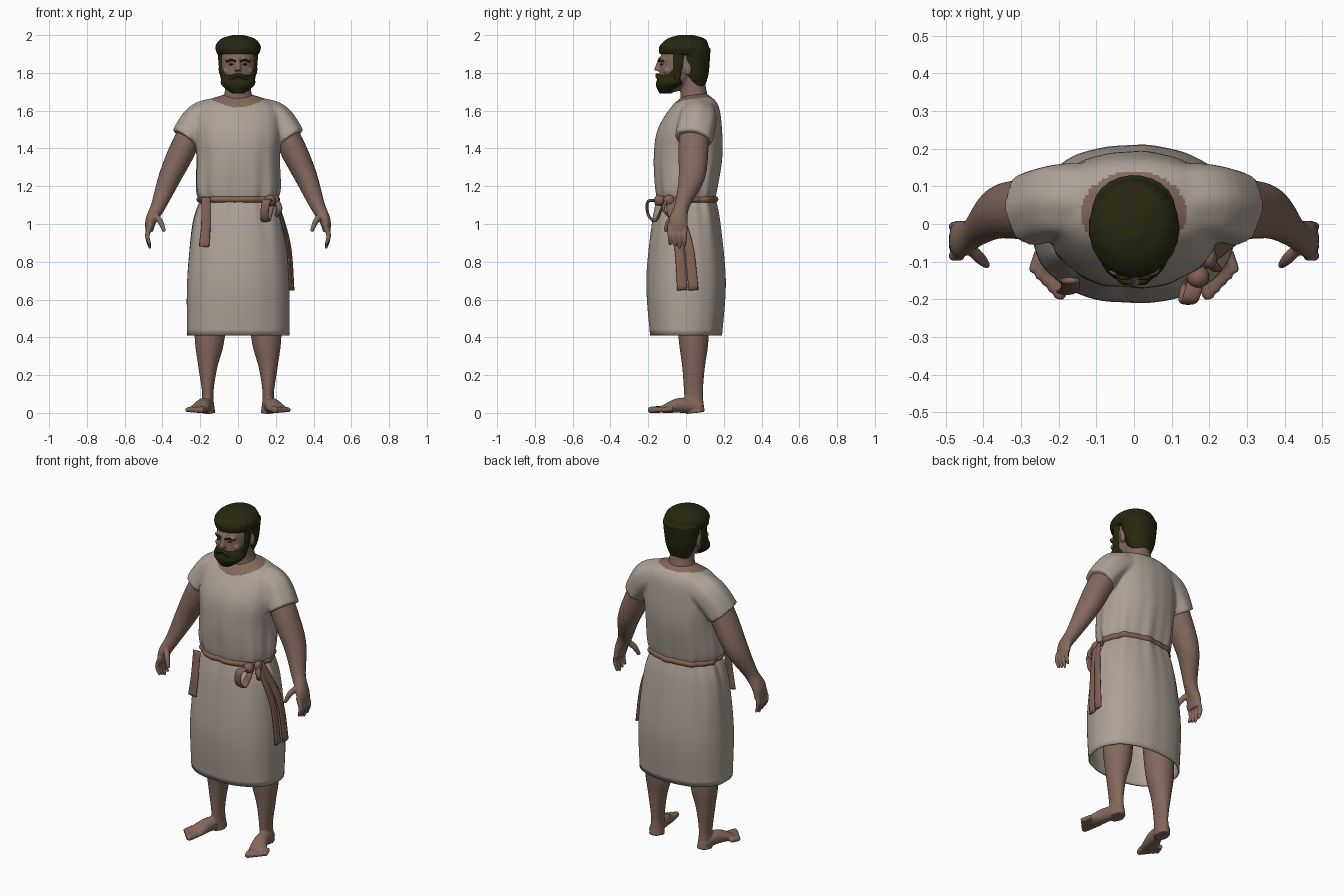
import bpy, bmesh
from math import sin, cos, pi
from mathutils import Vector, Matrix

cube = bpy.data.objects.get("Cube")
if cube:
    bpy.data.objects.remove(cube, do_unlink=True)

SIDES = {"left": 1, "right": -1}


def material(name, *colour):
    mat = bpy.data.materials.new(name)
    mat.use_nodes = True
    mat.diffuse_color = (*colour, 1)
    shader = mat.node_tree.nodes["Principled BSDF"]
    shader.inputs["Base Color"].default_value = mat.diffuse_color
    shader.inputs["Roughness"].default_value = 0.9
    return mat


LINEN = material("linen", 0.42, 0.36, 0.31)
SKIN = material("skin", 0.23, 0.14, 0.11)
HAIR = material("dark hair", 0.02, 0.02, 0.005)
BELT = material("belt cloth", 0.22, 0.12, 0.09)


def smooth_path(rings, steps=6):
    """Pass a rounded path through the given rings."""
    padded = [rings[0], *rings, rings[-1]]
    path = []
    for before, start, end, after in zip(padded, padded[1:], padded[2:], padded[3:]):
        for step in range(steps):
            t = step / steps
            ring = []
            for a, b, c, d in zip(before, start, end, after):
                bend = (c - a) * t * (1 - t) ** 2 + (b - d) * t * t * (1 - t)
                ring.append(b + (c - b) * t * t * (3 - 2 * t) + bend / 2)
            path.append(ring)
    return path + [list(rings[-1])]


def loft(bm, rings, side=1, count=20, power=2, level=False, caps=True, folds=None):
    """Skin elliptical rings given as (x, y, z, first radius, second radius)."""
    path = smooth_path(rings)
    loops = []
    for index, (x, y, z, wide, deep) in enumerate(path):
        along = Vector((0, 0, 1))
        if not level:
            here = Vector(path[max(index - 1, 0)][:3])
            ahead = Vector(path[min(index + 1, len(path) - 1)][:3])
            along = (ahead - here).normalized()
        across = Vector((1, 0, 0))
        across = (across - along * along.dot(across)).normalized()
        other = along.cross(across)
        loop = []
        for k in range(count):
            angle = 2 * pi * k / count
            ca, sa = cos(angle), sin(angle)
            grow = (abs(ca) ** power + abs(sa) ** power) ** (-1 / power)
            if folds:
                grow *= 1 + folds(angle, z)
            point = Vector((x, y, z)) + (across * wide * ca + other * deep * sa) * grow
            point.x *= side
            loop.append(bm.verts.new(point))
        loops.append(loop)
    for low, high in zip(loops, loops[1:]):
        for k in range(count):
            following = (k + 1) % count
            bm.faces.new((low[k], low[following], high[following], high[k]))
    if caps:
        bm.faces.new(loops[0])
        bm.faces.new(loops[-1])


def stack(bm, rings, **options):
    """Loft level rings on the middle plane, given as (y, z, width, depth)."""
    loft(bm, [(0, *ring) for ring in rings], level=True, count=100, **options)


def tube(bm, points, wide, deep, side=1, taper=0.6):
    """Loft a strand of constant section whose end is tapered."""
    rings = [(*point, wide, deep) for point in points[:-1]]
    loft(bm, rings + [(*points[-1], wide * taper, deep * taper)], side, count=14)


def blob(bm, x, y, z, size):
    matrix = Matrix.Translation((x, y, z)) @ Matrix.Diagonal((*size, 1))
    bmesh.ops.create_uvsphere(bm, u_segments=20, v_segments=12, radius=1, matrix=matrix)


def finish(name, bm, mat, voxel=0, thickness=0):
    """Make the object; a voxel size fuses its lofts into one soft skin."""
    bmesh.ops.recalc_face_normals(bm, faces=bm.faces)
    mesh = bpy.data.meshes.new(name)
    bm.to_mesh(mesh)
    bm.free()
    mesh.materials.append(mat)
    for face in mesh.polygons:
        face.use_smooth = True
    ob = bpy.data.objects.new(name, mesh)
    bpy.context.collection.objects.link(ob)
    if voxel:
        fuse = ob.modifiers.new("fuse", 'REMESH')
        fuse.mode = 'VOXEL'
        fuse.voxel_size = voxel
        fuse.use_smooth_shade = True
        ob.modifiers.new("soften", 'SMOOTH').iterations = 4
    if thickness:
        cloth = ob.modifiers.new("cloth thickness", 'SOLIDIFY')
        cloth.thickness = thickness
    return ob


def cloth_folds(angle, z):
    """Gathers that are strongest at the waist."""
    strength = 0.004 + 0.024 * max(0, 1 - abs(z - 1.15) / 0.4) ** 2
    return strength * (sin(9 * angle + 1) + 0.6 * sin(17 * angle + 2))


def locks(angle, z):
    return 0.012 * sin(23 * angle + 30 * z)


# Skirt, open at the hem
bm = bmesh.new()
stack(bm, [(0, .41, .27, .19), (0, .7, .27, .21), (0, 1, .24, .18), (0, 1.14, .19, .15)],
      power=2.3, caps=False, folds=cloth_folds)
finish("tunic_skirt", bm, LINEN, thickness=0.008)

# Blouse and short sleeves, with the bare neckline coloured as skin
bm = bmesh.new()
stack(bm, [(0, 1.1, .19, .14), (0, 1.18, .22, .16), (.01, 1.35, .22, .18),
           (.02, 1.5, .23, .17), (.05, 1.63, .2, .12), (.06, 1.69, .06, .05)],
      power=2.3, folds=cloth_folds)
for side in SIDES.values():
    loft(bm, [(.1, .06, 1.59, .08, .1), (.2, .06, 1.55, .09, .1), (.28, .04, 1.45, .08, .1)],
         side, count=40, folds=lambda angle, z: 0.02 * sin(7 * angle + 9 * z))
blouse = finish("tunic_blouse", bm, LINEN, voxel=0.009)
graph = bpy.context.evaluated_depsgraph_get()
baked = bpy.data.meshes.new_from_object(blouse.evaluated_get(graph))
blouse.modifiers.clear()
blouse.data = baked
baked.materials.append(SKIN)
for face in baked.polygons:
    x, y, z = face.center
    if z > 1.57 and (x / .14) ** 2 + ((y - .03) / .11) ** 2 < 1:
        face.material_index = 1

for name, side in SIDES.items():
    # Arm, four fingers and thumb
    bm = bmesh.new()
    loft(bm, [(.22, .05, 1.55, .06, .08), (.29, .04, 1.4, .07, .08), (.36, .03, 1.25, .06, .07),
              (.42, -.02, 1.1, .04, .04), (.46, -.04, 1.02, .03, .05),
              (.47, -.04, .96, .02, .05)], side)
    for finger in range(4):
        y = .026 * finger - .085
        tip = .87 + .01 * abs(finger - 2)
        tube(bm, [(.46, y, 1), (.48, y, .94), (.465, y, tip)], .013, .013, side)
    tube(bm, [(.44, -.06, 1.05), (.41, -.09, 1.01), (.39, -.11, .96)], .015, .017, side)
    finish(name + "_arm", bm, SKIN, voxel=0.005)

    # Leg, foot and five toes
    bm = bmesh.new()
    loft(bm, [(.14, .03, .7, .09, .09), (.15, .04, .4, .08, .08), (.16, .04, .24, .05, .06),
              (.16, .04, .1, .03, .05), (.16, .05, 0, .04, .05)], side)
    loft(bm, [(.16, .08, .03, .03, .03), (.18, -.03, .04, .04, .04),
              (.21, -.12, .02, .05, .02), (.22, -.15, .02, .04, .01)], side)
    for toe in range(5):
        spread = toe / 4
        radius = .018 - .005 * spread
        start = Vector((.18 + .07 * spread, -.11 + .04 * spread, .02))
        end = Vector((.2 + .07 * spread, -.2 + .07 * spread, .015))
        tube(bm, [start, start.lerp(end, .8), end], radius, radius, side)
    finish(name + "_leg", bm, SKIN, voxel=0.005)

# Head, neck, nose, ears, brow ridge and cheeks
bm = bmesh.new()
stack(bm, [(-.09, 1.7, .04, .04), (-.06, 1.74, .07, .08), (-.03, 1.82, .09, .11),
           (-.02, 1.9, .09, .11), (-.01, 1.97, .05, .07)])
stack(bm, [(.05, 1.6, .11, .08), (.04, 1.7, .07, .07), (.02, 1.8, .07, .07)])
tube(bm, [(0, -.13, 1.88), (0, -.15, 1.81)], .013, .015, taper=1.4)
for side in SIDES.values():
    blob(bm, side * .09, .01, 1.82, (.013, .02, .035))
    blob(bm, side * .04, -.12, 1.87, (.03, .02, .01))
    blob(bm, side * .05, -.1, 1.81, (.03, .02, .02))
finish("head", bm, SKIN, voxel=0.005)

# Eyes and eyebrows
bm = bmesh.new()
for side in SIDES.values():
    blob(bm, side * .035, -.13, 1.845, (.014, .007, .005))
    tube(bm, [(.01, -.14, 1.86), (.04, -.14, 1.87), (.06, -.12, 1.86)], .005, .007, side)
finish("eyes_and_eyebrows", bm, HAIR)

# Hair: crown, back of the head and sideburns
bm = bmesh.new()
stack(bm, [(-.01, 1.9, .11, .13), (-.01, 1.94, .12, .13), (0, 1.98, .09, .1), (0, 2, .03, .04)],
      folds=locks)
stack(bm, [(.06, 1.73, .06, .04), (.05, 1.8, .09, .07), (.04, 1.93, .11, .09)], folds=locks)
for side in SIDES.values():
    tube(bm, [(.09, -.04, 1.92), (.09, -.04, 1.85), (.08, -.05, 1.75)], .014, .026, side)
finish("hair", bm, HAIR, voxel=0.005)

# Beard and moustache
bm = bmesh.new()
stack(bm, [(-.11, 1.69, .03, .03), (-.08, 1.74, .09, .08), (-.06, 1.79, .08, .08)], folds=locks)
for side in SIDES.values():
    tube(bm, [(0, -.15, 1.79), (.03, -.15, 1.78), (.05, -.13, 1.76)], .01, .013, side)
    tube(bm, [(.06, -.1, 1.76), (.08, -.06, 1.8), (.09, -.04, 1.84)], .013, .02, side)
finish("beard", bm, HAIR, voxel=0.005)

# Belt band with a rounded section
bm = bmesh.new()
section = [(sin(pi * k / 6) * .02, cos(pi * k / 6) * .018) for k in range(7)]
stack(bm, [(0, 1.13 - rise, .195 + out, .145 + out) for out, rise in section],
      power=2.3, caps=False, folds=cloth_folds)
finish("belt", bm, BELT)

# Belt knots and bow
bm = bmesh.new()
blob(bm, .17, -.14, 1.125, (.03, .03, .03))
blob(bm, .2, -.09, 1.125, (.02, .03, .03))
tube(bm, [(.17, -.13, 1.12), (.15, -.2, 1.12), (.14, -.2, 1.05), (.15, -.16, 1.02),
          (.18, -.12, 1.11)], .022, .008)
tube(bm, [(.2, -.1, 1.13), (.22, -.12, 1.08), (.2, -.09, 1.04)], .015, .008)
finish("belt_bow", bm, BELT)

# Hanging belt ends, broad to the front or broad to the side
FRONT, SIDE = (.025, .008), (.008, .025)
ENDS = {
    "belt_right_end": (FRONT, [(-.17, -.15, 1.14), (-.17, -.17, 1), (-.18, -.18, .88)]),
    "belt_left_front_end": (SIDE, [(.2, -.09, 1.13), (.26, -.04, .9), (.28, -.02, .65)]),
    "belt_left_back_end": (SIDE, [(.2, -.07, 1.13), (.27, .01, .9), (.29, .04, .65)]),
}
for name, (section, points) in ENDS.items():
    bm = bmesh.new()
    tube(bm, points, *section, taper=1.1)
    finish(name, bm, BELT)
